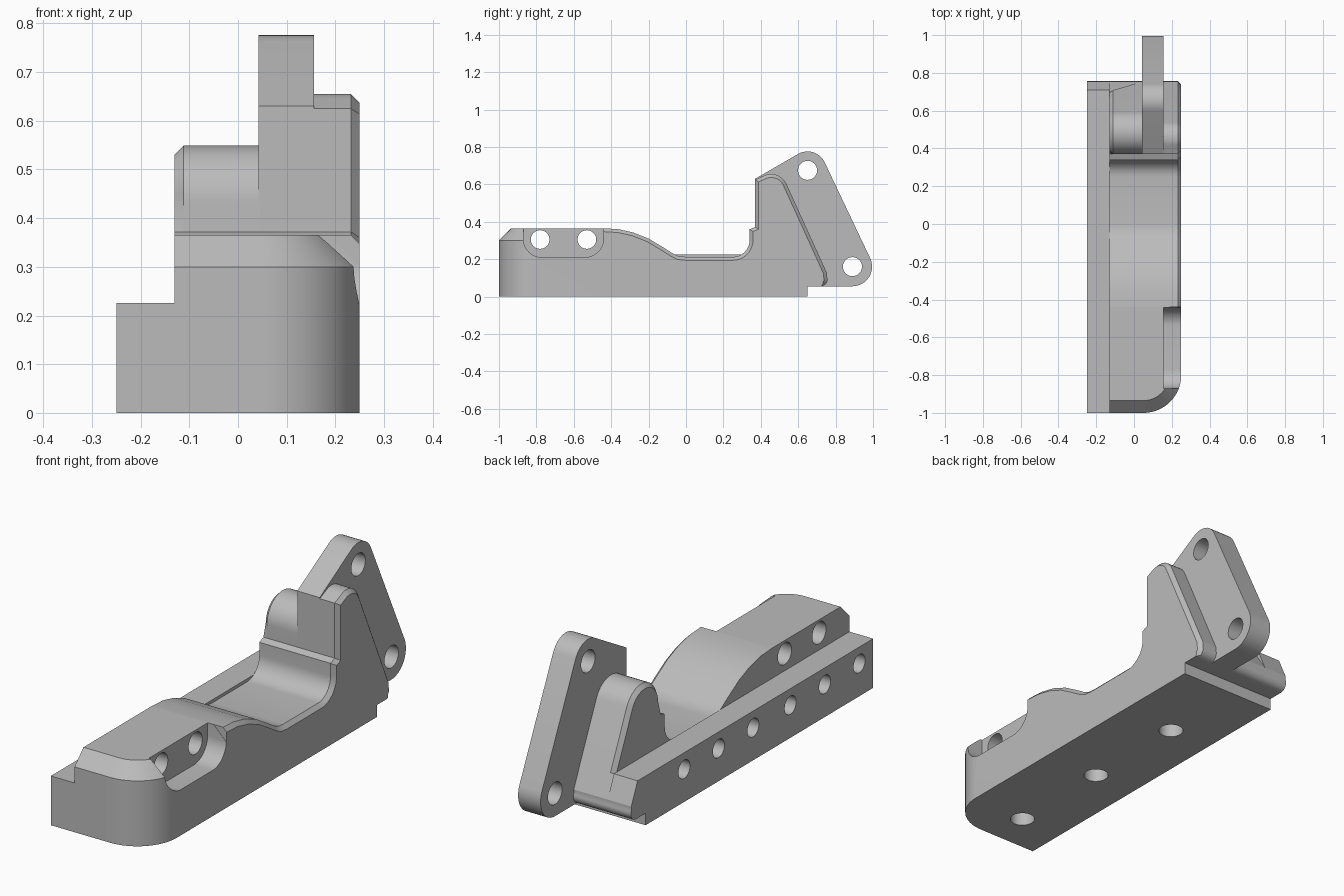
import bpy, bmesh
from math import sin, cos, radians
from mathutils import Matrix, Vector

if "Cube" in bpy.data.objects:
    bpy.data.objects.remove(bpy.data.objects["Cube"], do_unlink=True)

grey = bpy.data.materials.new("machined grey")
grey.use_nodes = True
grey.diffuse_color = (0.5, 0.5, 0.5, 1)
grey.node_tree.nodes["Principled BSDF"].inputs["Base Color"].default_value = grey.diffuse_color


def arc(cx, cy, r, start, end, n=12):
    angles = [radians(start + (end - start) * i / n) for i in range(n + 1)]
    return [(cx + r * cos(a), cy + r * sin(a)) for a in angles]


def prism(name, outline, low, high, axis="X", chamfer=0, pick=None):
    """Extrude an outline (y,z along X, or x,y along Z); chamfer the picked edges."""
    bm = bmesh.new()
    place = (lambda p: (low, *p)) if axis == "X" else (lambda p: (*p, low))
    face = bm.faces.new([bm.verts.new(place(p)) for p in outline])
    step = Vector((high - low, 0, 0) if axis == "X" else (0, 0, high - low))
    ext = bmesh.ops.extrude_face_region(bm, geom=[face])["geom"]
    bmesh.ops.translate(bm, verts=[v for v in ext if isinstance(v, bmesh.types.BMVert)], vec=step)
    bmesh.ops.recalc_face_normals(bm, faces=bm.faces)
    if pick:
        edges = [e for e in bm.edges if pick(*[v.co for v in e.verts])]
        bmesh.ops.bevel(bm, geom=edges, offset=chamfer, segments=1,
                        affect="EDGES", clamp_overlap=False)
    mesh = bpy.data.meshes.new(name)
    bm.to_mesh(mesh)
    bm.free()
    mesh.materials.append(grey)
    obj = bpy.data.objects.new(name, mesh)
    bpy.context.collection.objects.link(obj)
    return obj


def finish(obj, cutters=()):
    """Apply cuts, then smooth with sharp edges kept."""
    bpy.ops.object.select_all(action="DESELECT")
    obj.select_set(True)
    bpy.context.view_layer.objects.active = obj
    for cutter in cutters:
        mod = obj.modifiers.new("cut", "BOOLEAN")
        mod.operation = "DIFFERENCE"
        mod.solver = "EXACT"
        mod.object = cutter
        bpy.ops.object.modifier_apply(modifier=mod.name)
        bpy.data.objects.remove(cutter, do_unlink=True)
    bpy.ops.object.shade_smooth_by_angle(angle=radians(25))


def cross_hole(y, z, r, low, high):
    return prism("hole_cutter", arc(y, z, r, 0, 345, 23) + [], low, high)


def base_hole(y):
    return prism("bolt_cutter", arc(-0.03, y, 0.054, 0, 345, 23), -0.05, 0.15, "Z")


# Shared back end: stepped underside, rounded nose and sloping rear face
def slope_y(z):
    return 0.757 - (z - 0.118) * 0.452


LEDGE = 0.055
nose_tip = arc(0.72, LEDGE + 0.037, 0.037, -90, 25, 8)
underside = [(0.65, 0), (0.65, LEDGE)] + nose_tip + [(slope_y(0.125), 0.125)]
RAIL_TOP = 0.226
FLOOR = 0.212

# Side rail with a row of blind holes
rail = prism("side_rail", [(-1, 0)] + underside + [(slope_y(RAIL_TOP), RAIL_TOP), (-1, RAIL_TOP)],
             -0.25, -0.13)
finish(rail, [cross_hole(y, 0.15, 0.042, -0.3, -0.135)
              for y in (-0.9, -0.65, -0.4, -0.13, 0.12, 0.37)])

# Front block with a rounded corner, chamfered brow, side pocket and cross holes
plan = [(-0.13, -0.44), (-0.13, -1)] + arc(0.05, -0.8, 0.2, -90, 0, 16) + [(0.25, -0.44)]


def brow(a, b):
    mid = (a + b) / 2
    return min(a.z, b.z) > 0.3 and mid.y < -0.5 and mid.x > -0.12


front_block = prism("front_block", plan, 0, 0.365, "Z", 0.065, brow)
pocket = arc(-0.77, 0.31, 0.1, 180, 270) + arc(-0.541, 0.31, 0.1, 270, 360)
pocket += [(-0.441, 0.5), (-0.87, 0.5)]
finish(front_block, [prism("pocket_cutter", pocket, 0.155, 0.3),
                     cross_hole(-0.78, 0.305, 0.05, -0.2, 0.2),
                     cross_hole(-0.53, 0.305, 0.05, -0.2, 0.2),
                     base_hole(-0.81)])

# Hump, saddle and foot of the tower, shared by both halves of the body
hump = [(-0.44, 0.365), (-0.36, 0.36), (-0.28, 0.342), (-0.2, 0.31),
        (-0.12, 0.262), (-0.07, 0.23), (-0.04, 0.216), (0, FLOOR)]
saddle = hump + arc(0.25, FLOOR + 0.09, 0.09, -90, 0, 10) + [(0.34, 0.36), (0.37, 0.372)]


def body(tower_top):
    rear = [(slope_y(RAIL_TOP), RAIL_TOP)]
    return [(-0.44, 0)] + underside + rear + tower_top + saddle[::-1]


# Left half: low rounded tower, chamfered on its outer side
def left_rim(a, b):
    mid = (a + b) / 2
    return max(a.x, b.x) < -0.12 and mid.y > 0.36 and mid.z > RAIL_TOP + 0.01


left_body = prism("left_tower", body(arc(0.485, 0.434, 0.115, 24, 180, 18)),
                  -0.13, 0.045, "X", 0.018, left_rim)
finish(left_body, [base_hole(-0.3), base_hole(0.22)])


# Right half: tall tower, chamfered all along its outer side
def right_rim(a, b):
    return min(a.x, b.x) > 0.24 and min(a.z, b.z) > LEDGE + 0.003


tall_top = arc(0.455, 0.565, 0.09, 24, 120, 12) + [(0.37, 0.625)]
finish(prism("right_tower", body(tall_top), 0.045, 0.25, "X", 0.018, right_rim))

# Mounting plate with two eyes
plate = [(0.37, 0.3), (0.64, LEDGE)] + arc(0.89, 0.16, 0.105, -90, 25, 12)
plate += arc(0.65, 0.675, 0.101, 25, 120, 12) + [(0.37, 0.63)]
mounting_plate = prism("mounting_plate", plate, 0.042, 0.156)
finish(mounting_plate, [cross_hole(y, z, 0.051, 0, 0.2)
                        for y, z in ((0.65, 0.675), (0.89, 0.16))])
